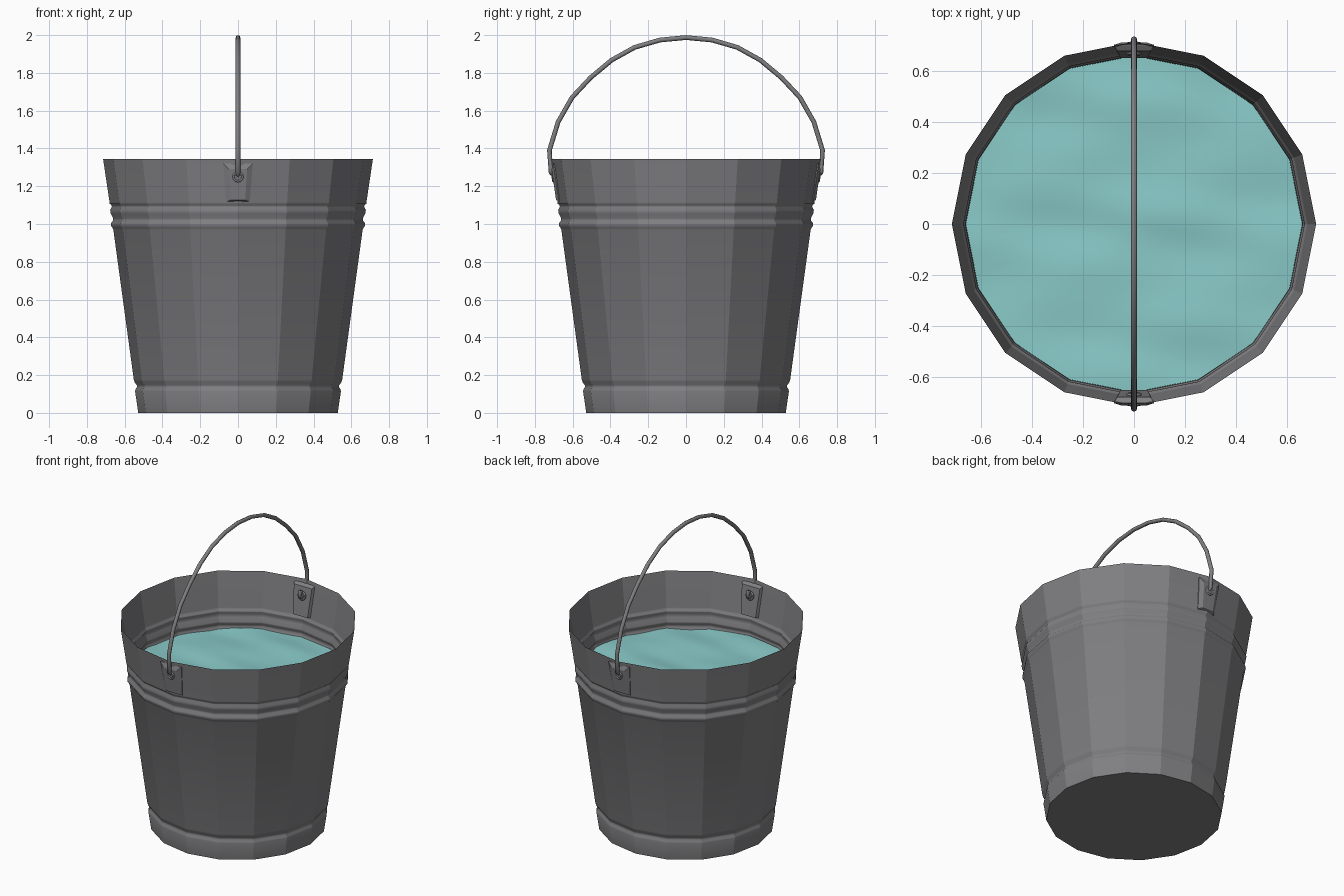
import bpy, bmesh, math
from mathutils import Vector

if "Cube" in bpy.data.objects:
    bpy.data.objects.remove(bpy.data.objects["Cube"])

SIDES = 16


def material(name, rgb):
    m = bpy.data.materials.new(name)
    m.diffuse_color = (*rgb, 1)
    m.use_nodes = True
    m.node_tree.nodes["Principled BSDF"].inputs["Base Color"].default_value = m.diffuse_color
    return m


METAL = material("galvanised grey", (0.215, 0.215, 0.225))
WATER = material("water teal", (0.25, 0.59, 0.58))


def finish(bm, name, mat):
    bmesh.ops.recalc_face_normals(bm, faces=bm.faces)
    me = bpy.data.meshes.new(name)
    bm.to_mesh(me)
    bm.free()
    me.materials.append(mat)
    ob = bpy.data.objects.new(name, me)
    bpy.context.collection.objects.link(ob)
    return ob


def polar(r, a, z):
    return (r * math.cos(a), r * math.sin(a), z)


# Bucket wall: one thin sheet, with pressed beads near foot and rim
profile = [(0.528, 0), (0.545, 0.115), (0.542, 0.125), (0.535, 0.137),
           (0.536, 0.147), (0.548, 0.163), (0.552, 0.178),
           (0.660, 0.97), (0.664, 0.978), (0.673, 0.992), (0.672, 1.005),
           (0.661, 1.018), (0.661, 1.03), (0.674, 1.055), (0.677, 1.075),
           (0.668, 1.09), (0.669, 1.098), (0.679, 1.107), (0.680, 1.115),
           (0.714, 1.343)]
bm = bmesh.new()
rings = [[bm.verts.new(polar(r, i * math.tau / SIDES, z)) for i in range(SIDES)]
         for r, z in profile]
for a, b in zip(rings, rings[1:]):
    for i in range(SIDES):
        j = (i + 1) % SIDES
        bm.faces.new((a[i], a[j], b[j], b[i])).smooth = True
bm.faces.new(rings[0][::-1])
# Panel seams and the foot edge stay crisp; beads shade smoothly
for e in bm.edges:
    za, zb = (v.co.z for v in e.verts)
    if abs(za - zb) > 1e-5 or max(za, zb) < 1e-5:
        e.smooth = False
finish(bm, "bucket_wall", METAL)

# Water: faceted disc with gentle ripples
bm = bmesh.new()
SEG, STEPS = 64, 14


def ripple(x, y):
    return 0.986 + 0.004 * math.sin(5 * x + 17 * y) \
        + 0.003 * math.sin(9 * x - 13 * y + 1) + 0.002 * math.sin(4 * x + 29 * y)


def water_vert(k, i):
    a = i * math.tau / SEG
    w = math.tau / SIDES
    edge = 0.66 * math.cos(w / 2) / math.cos(a % w - w / 2)
    x, y, _ = polar(edge * k / STEPS, a, 0)
    return bm.verts.new((x, y, ripple(x, y)))


centre = bm.verts.new((0, 0, ripple(0, 0)))
rings = [[water_vert(k, i) for i in range(SEG)] for k in range(1, STEPS + 1)]
for i in range(SEG):
    j = (i + 1) % SEG
    bm.faces.new((centre, rings[0][i], rings[0][j]))
    for a, b in zip(rings, rings[1:]):
        bm.faces.new((a[i], b[i], b[j], a[j]))
for f in bm.faces:
    f.smooth = True
water = finish(bm, "water", WATER)
if water.data.polygons[0].normal.z < 0:
    water.data.flip_normals()


# Round bar along a path
def bar(name, points, radius, closed=False):
    cu = bpy.data.curves.new(name, "CURVE")
    cu.dimensions = "3D"
    cu.bevel_depth = radius
    cu.bevel_resolution = 2
    cu.use_fill_caps = True
    sp = cu.splines.new("POLY")
    sp.points.add(len(points) - 1)
    for p, co in zip(sp.points, points):
        p.co = (*co, 1)
    sp.use_cyclic_u = closed
    tmp = bpy.data.objects.new(name, cu)
    bpy.context.collection.objects.link(tmp)
    me = bpy.data.meshes.new_from_object(
        tmp.evaluated_get(bpy.context.evaluated_depsgraph_get()))
    bpy.data.objects.remove(tmp)
    me.name = name
    me.materials.clear()
    me.materials.append(METAL)
    ob = bpy.data.objects.new(name, me)
    bpy.context.collection.objects.link(ob)
    bpy.context.view_layer.objects.active = ob
    ob.select_set(True)
    bpy.ops.object.shade_smooth_by_angle(angle=math.radians(50))
    ob.select_set(False)
    return ob


# Carrying handle: half path from the hooked end to the crown, mirrored
half = [(0.655, 1.29), (0.645, 1.265), (0.655, 1.247), (0.685, 1.247),
        (0.715, 1.272), (0.723, 1.39), (0.677, 1.54), (0.603, 1.67),
        (0.505, 1.775), (0.393, 1.868), (0.272, 1.935), (0.138, 1.974)]
path = [(0, y, z) for y, z in half] + [(0, 0, 1.987)] \
    + [(0, -y, z) for y, z in reversed(half)]
bar("handle", path, 0.0125)

# Handle ears: tapered plates flattened across the wall, with an eyelet
for side, label in ((-1, "front"), (1, "back")):
    bm = bmesh.new()

    def wall(z):
        return 0.680 + (z - 1.115) * 0.149

    layers = []
    for depth, inset in ((-0.030, 0.012), (-0.012, 0), (-0.008, 0), (0.006, 0.03)):
        w, z0, z1 = 0.078 - inset, 1.118 + inset * 0.3, 1.32 - inset
        layers.append([bm.verts.new((x, side * (wall(z) + depth), z))
                       for x, z in ((-w * 0.8, z0), (w * 0.8, z0), (w, z1), (-w, z1))])
    for a, b in zip(layers, layers[1:]):
        for i in range(4):
            j = (i + 1) % 4
            bm.faces.new((a[i], a[j], b[j], b[i]))
    bm.faces.new(layers[0])
    bm.faces.new(layers[-1])
    finish(bm, label + "_ear", METAL)

    for suffix, depth in (("outer", 0.006), ("inner", -0.032)):
        ring = []
        for i in range(12):
            x, dz, _ = polar(0.024, i * math.tau / 12, 0)
            ring.append((x, side * (wall(1.25 + dz) + depth), 1.25 + dz))
        bar(f"{label}_eyelet_{suffix}", ring, 0.006, closed=True)
